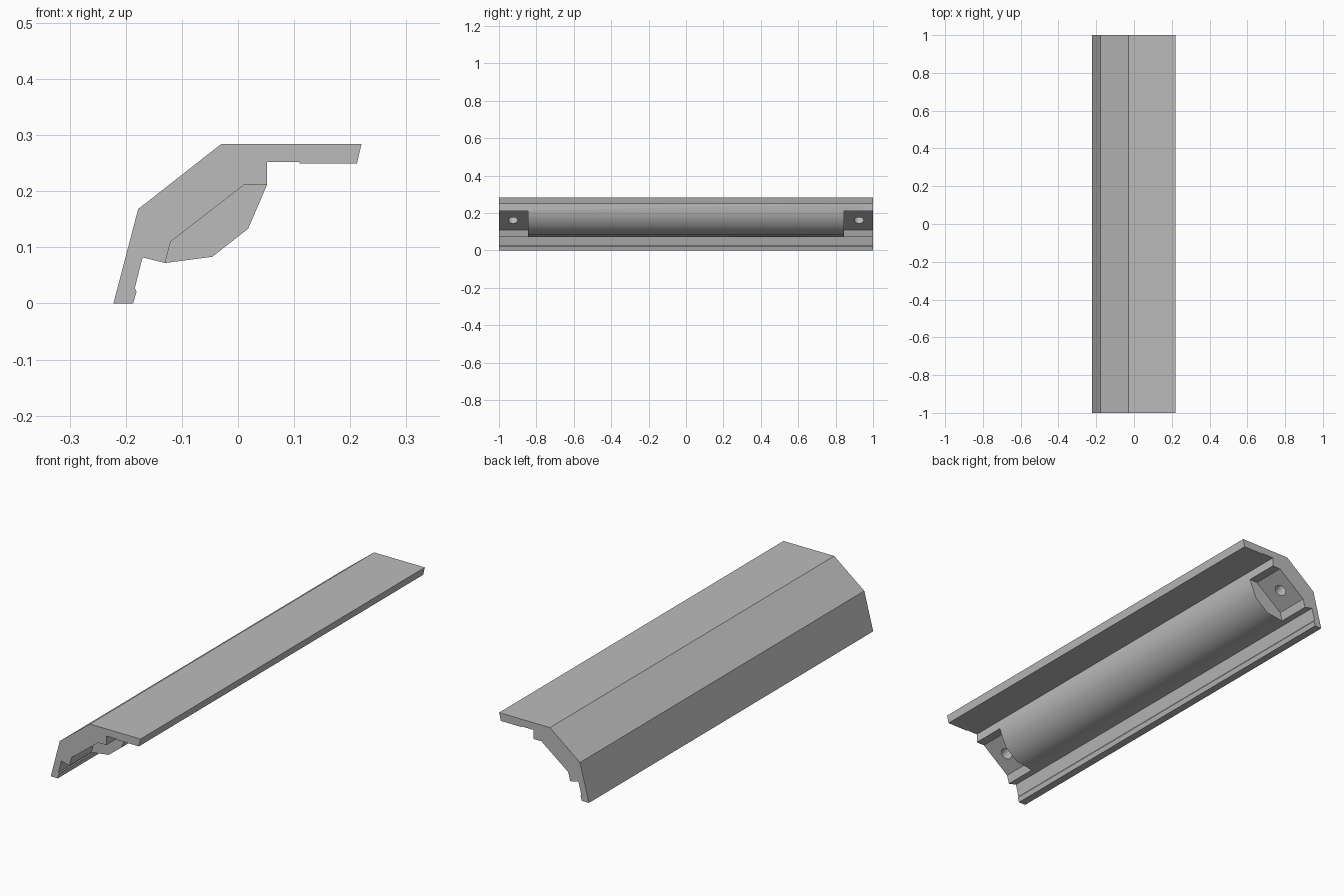
import bpy, bmesh
from math import radians
from mathutils import Vector

cube = bpy.data.objects.get("Cube")
if cube:
    bpy.data.objects.remove(cube, do_unlink=True)

grey = bpy.data.materials.new("plain_grey")
grey.use_nodes = True
grey.diffuse_color = (0.5, 0.5, 0.5, 1)
grey.node_tree.nodes["Principled BSDF"].inputs["Base Color"].default_value = (0.5, 0.5, 0.5, 1)


def finish(name, bm):
    bmesh.ops.recalc_face_normals(bm, faces=bm.faces)
    mesh = bpy.data.meshes.new(name)
    bm.to_mesh(mesh)
    bm.free()
    mesh.materials.append(grey)
    ob = bpy.data.objects.new(name, mesh)
    bpy.context.collection.objects.link(ob)
    return ob


def prism(name, points, y0, y1):
    """Extrude an x-z profile along y."""
    bm = bmesh.new()
    face = bm.faces.new([bm.verts.new((x, y0, z)) for x, z in points])
    new = bmesh.ops.extrude_face_region(bm, geom=[face])["geom"]
    bmesh.ops.translate(bm, vec=(0, y1 - y0, 0),
                        verts=[v for v in new if isinstance(v, bmesh.types.BMVert)])
    return finish(name, bm)


def cut(body, cutter):
    cutter.hide_render = True
    mod = body.modifiers.new("cut", 'BOOLEAN')
    mod.operation = 'DIFFERENCE'
    mod.solver = 'EXACT'
    mod.object = cutter
    bpy.ops.object.modifier_apply(modifier=mod.name)
    bpy.data.objects.remove(cutter, do_unlink=True)


# Edge rail: angled cover, two lips and a rounded belly underneath
rail = prism("edge_rail", [
    (-0.222, 0), (-0.178, 0.168), (-0.03, 0.284), (0.22, 0.284),
    (0.212, 0.249), (0.11, 0.249), (0.11, 0.252), (0.052, 0.252),
    (0.052, 0.212), (0.018, 0.133), (-0.046, 0.083), (-0.13, 0.072),
    (-0.17, 0.082), (-0.184, 0.027), (-0.181, 0.021), (-0.187, 0)], -1, 1)
bpy.ops.object.select_all(action='DESELECT')
bpy.context.view_layer.objects.active = rail
rail.select_set(True)

# Mounting seats: slanted recess and blind screw hole at each end
low, high = Vector((-0.12, 0, 0.11)), Vector((0.012, 0, 0.212))
slope = high - low
normal = Vector((-slope.z, 0, slope.x)).normalized()
recess = [(0.012, 0.212), (-0.12, 0.11), (-0.13, 0.072),
          (-0.14, 0.034), (0.1, 0.034), (0.1, 0.212)]
for side in (-1, 1):
    cut(rail, prism("seat_cutter", recess, side * 0.845, side * 1.1))

    bm = bmesh.new()
    bmesh.ops.create_cone(bm, cap_ends=True, segments=24,
                          radius1=0.026, radius2=0.026, depth=0.12)
    hole = finish("hole_cutter", bm)
    hole.rotation_euler = normal.to_track_quat('Z', 'Y').to_euler()
    hole.location = (low + high) / 2 + Vector((0, side * 0.925, 0))
    bpy.context.view_layer.update()
    cut(rail, hole)

bpy.ops.object.shade_smooth_by_angle(angle=radians(34))
